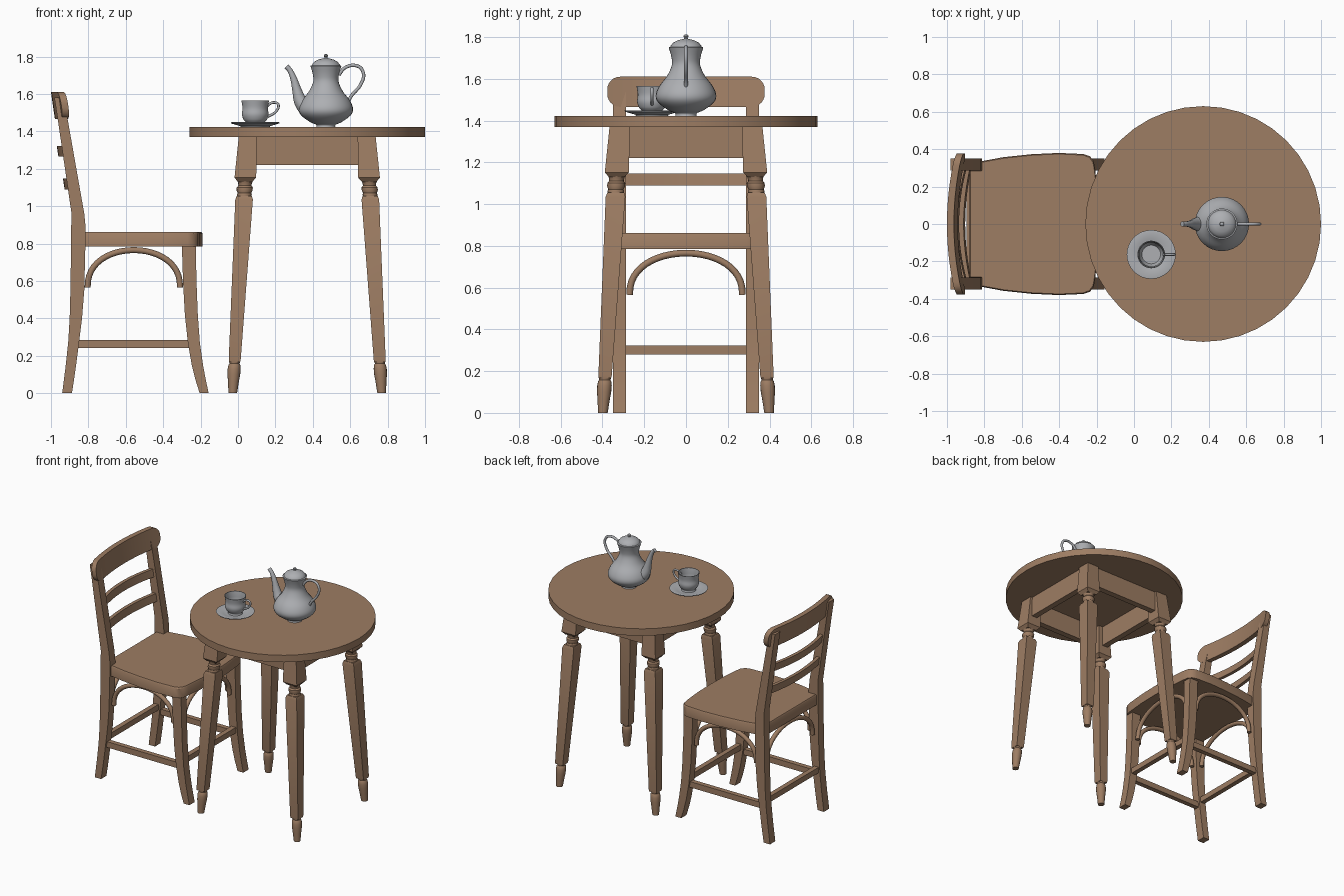
import bpy, math
from mathutils import Vector

if "Cube" in bpy.data.objects:
    bpy.data.objects.remove(bpy.data.objects["Cube"])

def material(name, col):
    m = bpy.data.materials.new(name)
    m.diffuse_color = (*col, 1)
    m.use_nodes = True
    m.node_tree.nodes["Principled BSDF"].inputs["Base Color"].default_value = m.diffuse_color
    return m

WOOD = material("brown wood", (0.34, 0.205, 0.125))
METAL = material("grey metal", (0.42, 0.43, 0.45))
TX = 0.37  # table centre

def build(name, verts, faces, mat, angle=35):
    me = bpy.data.meshes.new(name)
    me.from_pydata([tuple(v) for v in verts], [], faces)
    me.materials.append(mat)
    ob = bpy.data.objects.new(name, me)
    bpy.context.collection.objects.link(ob)
    bpy.ops.object.select_all(action='DESELECT')
    ob.select_set(True)
    bpy.context.view_layer.objects.active = ob
    bpy.ops.object.mode_set(mode='EDIT')
    bpy.ops.mesh.select_all(action='SELECT')
    bpy.ops.mesh.normals_make_consistent(inside=False)
    bpy.ops.object.mode_set(mode='OBJECT')
    bpy.ops.object.shade_smooth_by_angle(angle=math.radians(angle))
    return ob

def loft(name, rings, mat, angle=35):
    """Skin a list of equal rings and cap both ends."""
    n, verts, faces = len(rings[0]), [], []
    for r in rings:
        verts += r
    for k in range(len(rings) - 1):
        for i in range(n):
            j = (i + 1) % n
            faces.append((k*n + i, k*n + j, k*n + n + j, k*n + n + i))
    faces += [tuple(range(n))[::-1], tuple(range(len(verts) - n, len(verts)))]
    return build(name, verts, faces, mat, angle)

def circle(x, y, z, r, n=32):
    return [(x + r*math.cos(2*math.pi*i/n), y + r*math.sin(2*math.pi*i/n), z) for i in range(n)]

def rect(x0, x1, y0, y1, z):
    return [(x0, y0, z), (x1, y0, z), (x1, y1, z), (x0, y1, z)]

def box(name, x0, x1, y0, y1, z0, z1, mat=WOOD):
    return loft(name, [rect(x0, x1, y0, y1, z0), rect(x0, x1, y0, y1, z1)], mat)

def lathe(name, x, y, profile, mat=METAL, n=32):
    return loft(name, [circle(x, y, z, r, n) for r, z in profile], mat, 40)

def spline(pts, steps=6):
    """Catmull-Rom through points of any dimension."""
    p = [pts[0]] + list(pts) + [pts[-1]]
    out = []
    for k in range(1, len(p) - 2):
        for s in range(steps):
            t = s / steps
            out.append([0.5*(2*b + (c - a)*t + (2*a - 5*b + 4*c - d)*t*t + (3*b - a - 3*c + d)*t**3)
                        for a, b, c, d in zip(*p[k-1:k+3])])
    return out + [list(pts[-1])]

def tube(name, pts, normal, mat, n=12):
    """Round tube along planar points (x, y, z, radius)."""
    nv, rings = Vector(normal), []
    for k, p in enumerate(pts):
        t = (Vector(pts[min(k+1, len(pts)-1)][:3]) - Vector(pts[max(k-1, 0)][:3])).normalized()
        side = nv.cross(t).normalized()
        rings.append([Vector(p[:3]) + p[3]*(side*math.cos(2*math.pi*i/n) + nv*math.sin(2*math.pi*i/n))
                      for i in range(n)])
    return loft(name, rings, mat, 50)

# ---- table ----
lathe("table_top", TX, 0, [(0.63, 1.37), (0.63, 1.422)], WOOD, 40)
for s, tag in ((-1, "a"), (1, "b")):
    a, b = sorted((s*0.305, s*0.35))
    box("apron_front_back_" + tag, TX - 0.3, TX + 0.3, a, b, 1.22, 1.372)
    box("apron_side_" + tag, TX + a, TX + b, -0.3, 0.3, 1.22, 1.372)

def leg_part(name, sx, sy, prof, square):
    rings = []
    for r, z in prof:
        c = 0.398 - 0.08*z/1.37      # legs splay outward to the floor
        x, y = TX + sx*c, sy*c
        rings.append(rect(x-r, x+r, y-r, y+r, z) if square else circle(x, y, z, r, 16))
    loft(name, rings, WOOD)

for sx in (-1, 1):
    for sy in (-1, 1):
        t = f"_{sx}_{sy}"
        leg_part("table_leg_block" + t, sx, sy, [(0.038, 1.13), (0.058, 1.152), (0.048, 1.372)], True)
        leg_part("table_leg_neck" + t, sx, sy, [(0.036, 1.04), (0.04, 1.06), (0.037, 1.07), (0.043, 1.085),
                 (0.043, 1.1), (0.035, 1.11), (0.037, 1.125), (0.046, 1.142)], False)
        leg_part("table_leg_shaft" + t, sx, sy, [(0.03, 0.168), (0.032, 0.18), (0.047, 1.035), (0.04, 1.055)], True)
        leg_part("table_leg_foot" + t, sx, sy, [(0.023, 0), (0.029, 0.06), (0.034, 0.1), (0.035, 0.13),
                 (0.032, 0.15), (0.027, 0.158), (0.03, 0.172)], False)

# ---- chair legs ----
REAR = [(0, -.94, -.888), (.07, -.931, -.877), (.14, -.922, -.867), (.27, -.908, -.85), (.4, -.9, -.834),
        (.55, -.896, -.822), (.75, -.893, -.817), (.88, -.892, -.814), (.96, -.89, -.822), (1.46, -.963, -.91),
        (1.58, -.982, -.935)]
FRONT = [(0, -.205, -.157), (.07, -.227, -.172), (.15, -.247, -.187), (.27, -.268, -.204), (.42, -.284, -.215),
         (.6, -.294, -.222), (.79, -.30, -.226)]
for s in (-1, 1):
    y0, y1 = sorted((s*0.287, s*0.35))
    for nm, prof in (("rear_leg", REAR), ("front_leg", FRONT)):
        loft(f"{nm}_{s}", [rect(x0, x1, y0, y1, z) for z, x0, x1 in prof], WOOD)
    # side stretcher and side arch
    box(f"side_stretcher_{s}", -.87, -.25, s*.318 - .018, s*.318 + .018, .242, .285)
    tube(f"side_arch_{s}", [(-.557 - .247*math.cos(a), s*.318, .565 + .2*math.sin(a)**.85, .016)
         for a in [math.pi*i/24 for i in range(25)]], (0, 1, 0), WOOD)
for nm, xs, xa in (("front", -.237, -.262), ("rear", -.878, -.857)):
    box(nm + "_stretcher", xs - .018, xs + .018, -.3, .3, .28, .322)
    tube(nm + "_arch", [(xa, -.27*math.cos(a), .565 + .2*math.sin(a)**.85, .016)
         for a in [math.pi*i/24 for i in range(25)]], (1, 0, 0), WOOD)

# ---- seat ----
half = [(-.88, .288), (-.82, .288), (-.82, .335), (-.7, .357), (-.55, .373), (-.4, .38), (-.27, .374),
        (-.235, .362), (-.215, .335), (-.207, .29), (-.194, .15)]
outline = half + [(-.19, 0)] + [(x, -y) for x, y in reversed(half)]
def seat_ring(z, k):
    return [(-.5 + (x + .5)*k, y*k, z) for x, y in outline]
loft("seat", [seat_ring(.785, 1), seat_ring(.853, 1), seat_ring(.862, .985)], WOOD)

# ---- curved backrest boards ----
def board(name, z0, z1, x_mid, x_end, half_w, thick, round_r=0):
    rings, steps, zc = [], 32, (z0 + z1)/2
    for i in range(steps + 1):
        y = -half_w*math.cos(math.pi*i/steps)
        d = max(0, abs(y) - (half_w - round_r))
        cut = round_r - math.sqrt(max(0, round_r**2 - d*d)) if round_r else 0
        x = x_mid + (x_end - x_mid)*(y/half_w)**2
        lo, hi = z0 + cut, z1 - cut
        rings.append([(x + dx - .145*(z - zc), y, z) for dx, z in
                      ((-thick/2, lo), (thick/2, lo), (thick/2, hi), (-thick/2, hi))])
    loft(name, rings, WOOD)

board("top_rail", 1.465, 1.61, -.971, -.926, .377, .037, .062)
board("upper_slat", 1.265, 1.322, -.952, -.91, .3, .025)
board("lower_slat", 1.09, 1.147, -.919, -.885, .3, .025)

# ---- teapot ----
PX = 0.47
body = spline([(.052, 1.42), (.052, 1.435), (.085, 1.45), (.132, 1.485), (.145, 1.52), (.128, 1.565),
               (.09, 1.615), (.068, 1.665), (.07, 1.705), (.083, 1.75)], 4)
lathe("teapot_body", PX, 0, body + [(.076, 1.753)])
lathe("teapot_lid", PX, 0, [(.076, 1.748), (.074, 1.757), (.062, 1.772), (.042, 1.783), (.02, 1.789), (.009, 1.792),
      (.008, 1.797), (.012, 1.802), (.01, 1.809), (.003, 1.813)])
tube("teapot_spout", spline([(.375, 0, 1.515, .048), (.335, 0, 1.56, .036), (.315, 0, 1.62, .025),
     (.298, 0, 1.68, .018), (.278, 0, 1.725, .014), (.258, 0, 1.747, .014)]), (0, 1, 0), METAL)
tube("teapot_handle", spline([(.54, 0, 1.70, .009), (.565, 0, 1.735, .009), (.61, 0, 1.753, .009),
     (.655, 0, 1.74, .009), (.672, 0, 1.695, .009), (.65, 0, 1.64, .009), (.61, 0, 1.595, .009),
     (.585, 0, 1.55, .009)]), (0, 1, 0), METAL)

# ---- cup and saucer ----
CX, CY = 0.092, -0.163
lathe("saucer", CX, CY, [(.075, 1.42), (.08, 1.428), (.128, 1.442), (.131, 1.447), (.126, 1.449), (.08, 1.437),
      (.06, 1.434)])
lathe("cup", CX, CY, spline([(.05, 1.434), (.048, 1.446), (.062, 1.462), (.071, 1.49), (.068, 1.525),
      (.074, 1.565)], 4) + [(.07, 1.565), (.064, 1.525), (.066, 1.49), (.05, 1.462)])
tube("cup_handle", spline([(CX + .063, CY, 1.535, .007), (CX + .09, CY, 1.553, .007), (CX + .118, CY, 1.55, .007),
     (CX + .124, CY, 1.528, .007), (CX + .105, CY, 1.5, .007), (CX + .066, CY, 1.478, .007)]), (0, 1, 0), METAL)
